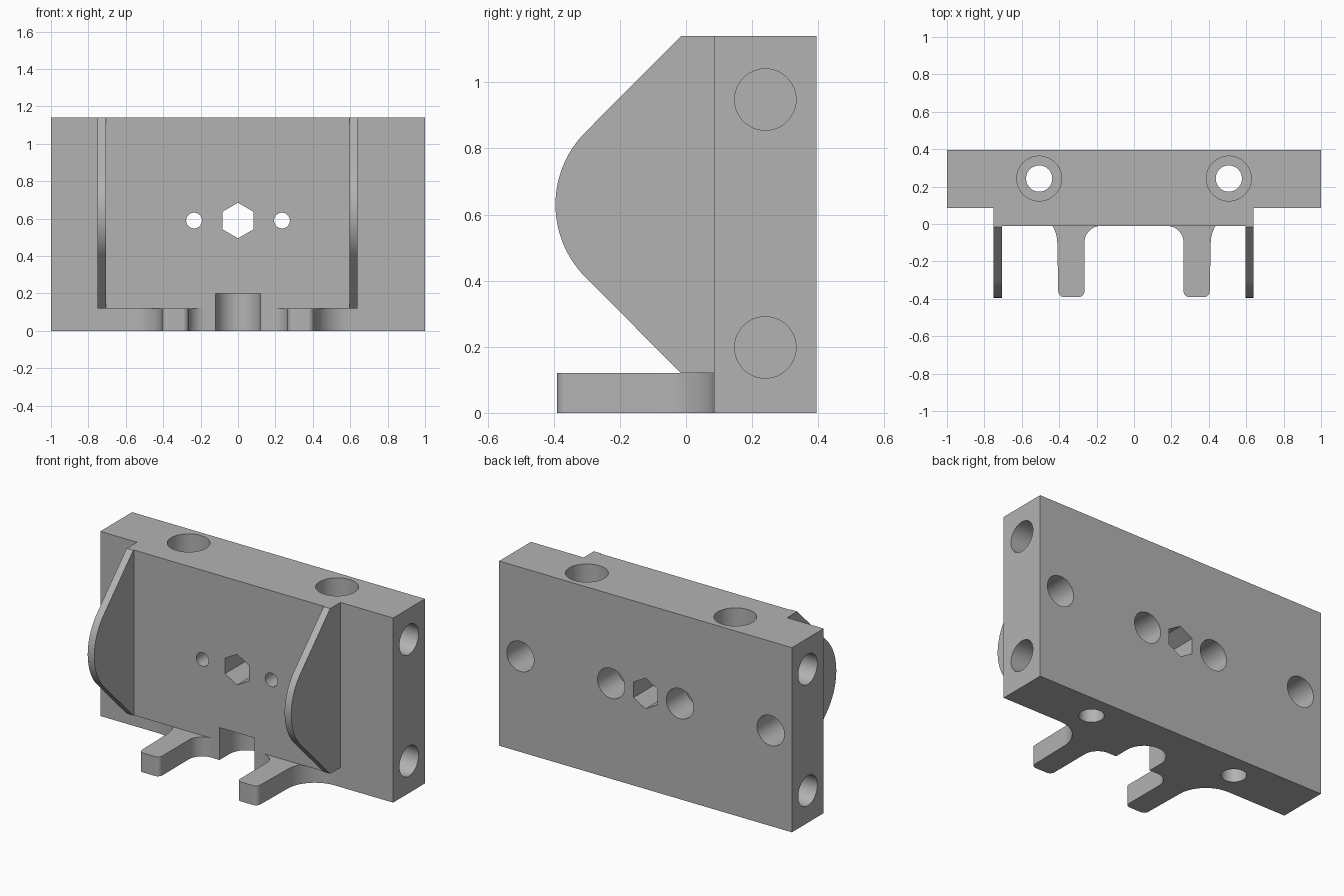
import bpy, bmesh
from math import sin, cos, radians

if "Cube" in bpy.data.objects:
    bpy.data.objects.remove(bpy.data.objects["Cube"], do_unlink=True)

grey = bpy.data.materials.new("plain grey")
grey.use_nodes = True
GREY = (0.45, 0.45, 0.45, 1)
grey.diffuse_color = GREY
grey.node_tree.nodes["Principled BSDF"].inputs["Base Color"].default_value = GREY

FRONT, BACK, STEP, PAD, TOP = -0.39, 0.395, 0.085, -0.01, 1.14
FOOT_H, HOLE_Z, HOLE_R = 0.12, 0.59, 0.093


def arc(cu, cv, r, start, end, n=12):
    """Points on an arc, angles in degrees."""
    angles = [radians(start + (end - start) * i / n) for i in range(n + 1)]
    return [(cu + r * cos(a), cv + r * sin(a)) for a in angles]


def circle(cu, cv, r, n=48, turn=0):
    return arc(cu, cv, r, turn, turn + 360, n)[:-1]


def rect(u0, u1, v0, v1):
    return [(u0, v0), (u1, v0), (u1, v1), (u0, v1)]


def prism(name, outline, axis, lo, hi):
    """Extrude a 2D outline along an axis."""
    place = {"x": lambda u, v, w: (w, u, v),
             "y": lambda u, v, w: (u, w, v),
             "z": lambda u, v, w: (u, v, w)}[axis]
    bm = bmesh.new()
    base = bm.faces.new([bm.verts.new(place(u, v, lo)) for u, v in outline])
    new = bmesh.ops.extrude_face_region(bm, geom=[base])["geom"]
    bmesh.ops.translate(bm, verts=[g for g in new if isinstance(g, bmesh.types.BMVert)],
                        vec=place(0, 0, hi - lo))
    bmesh.ops.recalc_face_normals(bm, faces=bm.faces)
    mesh = bpy.data.meshes.new(name)
    bm.to_mesh(mesh)
    bm.free()
    mesh.materials.append(grey)
    obj = bpy.data.objects.new(name, mesh)
    bpy.context.collection.objects.link(obj)
    return obj


def combine(target, tool, operation):
    mod = target.modifiers.new("combine", "BOOLEAN")
    mod.operation, mod.solver, mod.object = operation, "EXACT", tool
    bpy.context.view_layer.objects.active = target
    bpy.ops.object.modifier_apply(modifier=mod.name)
    bpy.data.objects.remove(tool, do_unlink=True)


# Main block with the raised front pad
block = prism("mount_block", rect(STEP, BACK, 0, TOP), "x", -1, 1)
combine(block, prism("front_pad", rect(PAD, 0.2, FOOT_H, TOP), "x", -0.75, 0.64), "UNION")

# Rounded side fins
fin = [(0.15, FOOT_H), (0.15, TOP), (-0.015, TOP)]
fin += arc(-0.084, 0.63, 0.311, 135, 225, 24) + [(-0.015, FOOT_H)]
for x in (-0.75, 0.595):
    combine(block, prism("side_fin", fin, "x", x, x + 0.045), "UNION")

# Foot with two prongs, filleted into the block
half = [(0.6, 0.2)] + arc(0.6, -0.105, 0.19, 90, 180, 16)
half += arc(0.375, FRONT + 0.03, 0.03, 0, -90, 6)
half += arc(0.295, FRONT + 0.03, 0.03, 270, 180, 6)
half += arc(0.175, -0.1, 0.09, 0, 90)
foot = half + [(-u, v) for u, v in reversed(half)]
combine(block, prism("pronged_foot", foot, "z", 0, FOOT_H), "UNION")

# Round-ended notch under the pad
notch = [(0.12, -0.2)] + arc(0, STEP, 0.12, 0, 180, 24) + [(-0.12, -0.2)]
combine(block, prism("notch_cutter", notch, "z", -0.1, 0.2), "DIFFERENCE")

# Central hexagonal hole
combine(block, prism("hex_cutter", circle(0, HOLE_Z, 0.095, 6, 30), "y", -0.2, 0.6), "DIFFERENCE")

# Drilled holes, mirrored left and right
for s in (-1, 1):
    drills = [
        (circle(s * 0.235, HOLE_Z, 0.042), "y", -0.2, 0.3),
        (circle(s * 0.235, HOLE_Z, HOLE_R), "y", 0.2, 0.6),
        (circle(s * 0.855, HOLE_Z, HOLE_R), "y", 0.115, 0.6),
        (circle(s * 0.507, 0.243, 0.07), "z", -0.1, 0.5),
        (circle(s * 0.507, 0.243, 0.12), "z", 0.3, 1.3),
    ]
    for z in (0.198, 0.948):
        drills.append((circle(0.24, z, HOLE_R), "x", *sorted((s * 0.7, s * 1.2))))
    for drill in drills:
        combine(block, prism("drill_cutter", *drill), "DIFFERENCE")

# Smooth curves, crisp edges
bpy.ops.object.select_all(action="DESELECT")
block.select_set(True)
bpy.context.view_layer.objects.active = block
bpy.ops.object.shade_smooth_by_angle(angle=radians(30))
normals = block.modifiers.new("even_normals", "WEIGHTED_NORMAL")
normals.keep_sharp = True
